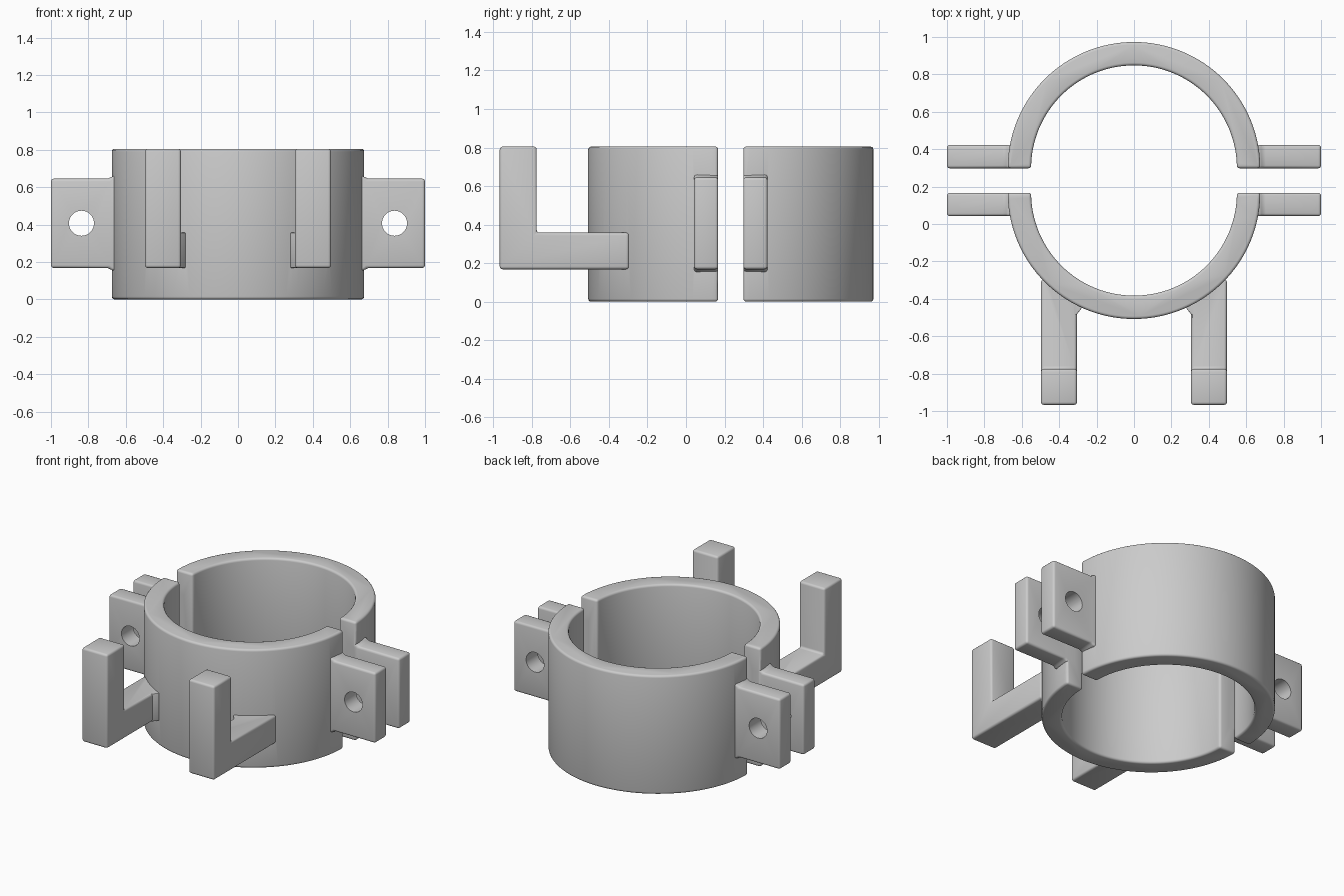
import bpy, bmesh, math
from mathutils import Vector

if "Cube" in bpy.data.objects:
    bpy.data.objects.remove(bpy.data.objects["Cube"])

R_OUT, R_IN, H = 0.675, 0.55, 0.805


def apply_mods(ob):
    bpy.context.view_layer.objects.active = ob
    for m in list(ob.modifiers):
        bpy.ops.object.modifier_apply(modifier=m.name)


def prism(name, pts, axis, lo, hi, bevel=0.015):
    """Extrude a 2D outline along an axis from lo to hi, then round its edges."""
    place = {'x': lambda a, b, c: (c, a, b),
             'y': lambda a, b, c: (a, c, b),
             'z': lambda a, b, c: (a, b, c)}[axis]
    bm = bmesh.new()
    face = bm.faces.new([bm.verts.new(place(a, b, lo)) for a, b in pts])
    ext = bmesh.ops.extrude_face_region(bm, geom=[face])
    shift = Vector(place(0, 0, hi - lo))
    for g in ext['geom']:
        if isinstance(g, bmesh.types.BMVert):
            g.co += shift
    bmesh.ops.recalc_face_normals(bm, faces=bm.faces)
    me = bpy.data.meshes.new(name)
    bm.to_mesh(me)
    bm.free()
    ob = bpy.data.objects.new(name, me)
    bpy.context.collection.objects.link(ob)
    if bevel:
        m = ob.modifiers.new('round', 'BEVEL')
        m.width, m.segments = bevel, 3
        m.limit_method, m.angle_limit = 'ANGLE', math.radians(35)
        m.use_clamp_overlap = False
        apply_mods(ob)
    return ob


def boolean(ob, other, op):
    m = ob.modifiers.new('bool', 'BOOLEAN')
    m.operation, m.solver, m.object = op, 'EXACT', other
    apply_mods(ob)
    bpy.data.objects.remove(other, do_unlink=True)


def arc(r, cy, sign, n=64):
    return [(r * math.cos(math.pi * i / n), cy + sign * r * math.sin(math.pi * i / n))
            for i in range(n + 1)]


def clamp_half(name, cy, sign):
    # half ring
    half = prism(name, arc(R_OUT, cy, sign) + arc(R_IN, cy, sign)[::-1], 'z', 0, H)
    y0, y1 = sorted((cy, cy + sign * 0.125))
    for s in (-1, 1):
        # bolt lug, slightly flared where it meets the ring
        f = 0.015
        outline = [(0.6, 0.168 - f), (0.673, 0.168 - f), (0.69, 0.168), (1, 0.168),
                   (1, 0.645), (0.69, 0.645), (0.673, 0.645 + f), (0.6, 0.645 + f)]
        lug = prism('lug', [(s * a, b) for a, b in outline], 'y', y0, y1)
        # bolt hole
        circle = [(s * 0.837 + 0.067 * math.cos(math.tau * i / 32),
                   0.407 + 0.067 * math.sin(math.tau * i / 32)) for i in range(32)]
        boolean(lug, prism('hole', circle, 'y', y0 - 0.1, y1 + 0.1, 0), 'DIFFERENCE')
        boolean(half, lug, 'UNION')
    return half


back = clamp_half('back_clamp_half', 0.298, 1)
front = clamp_half('front_clamp_half', 0.167, -1)

# L-shaped hooks on the front half
hook_outline = [(-0.967, 0.168), (-0.296, 0.168), (-0.296, 0.358),
                (-0.775, 0.358), (-0.775, H), (-0.967, H)]
for s in (-1, 1):
    x0, x1 = sorted((s * 0.305, s * 0.497))
    hook = prism('hook', hook_outline, 'x', x0, x1)
    # small gusset filling the corner between hook and ring
    corner = [(0.34, -0.41), (0.29, -0.41), (0.28, -0.45), (0.307, -0.485), (0.34, -0.485)]
    gusset = prism('gusset', [(s * a, b) for a, b in corner], 'z', 0.169, 0.357, 0.004)
    boolean(hook, gusset, 'UNION')
    boolean(front, hook, 'UNION')

# smooth curved walls, crisp edges
for ob in (back, front):
    bpy.ops.object.select_all(action='DESELECT')
    ob.select_set(True)
    bpy.context.view_layer.objects.active = ob
    bpy.ops.object.shade_smooth_by_angle(angle=math.radians(35))
